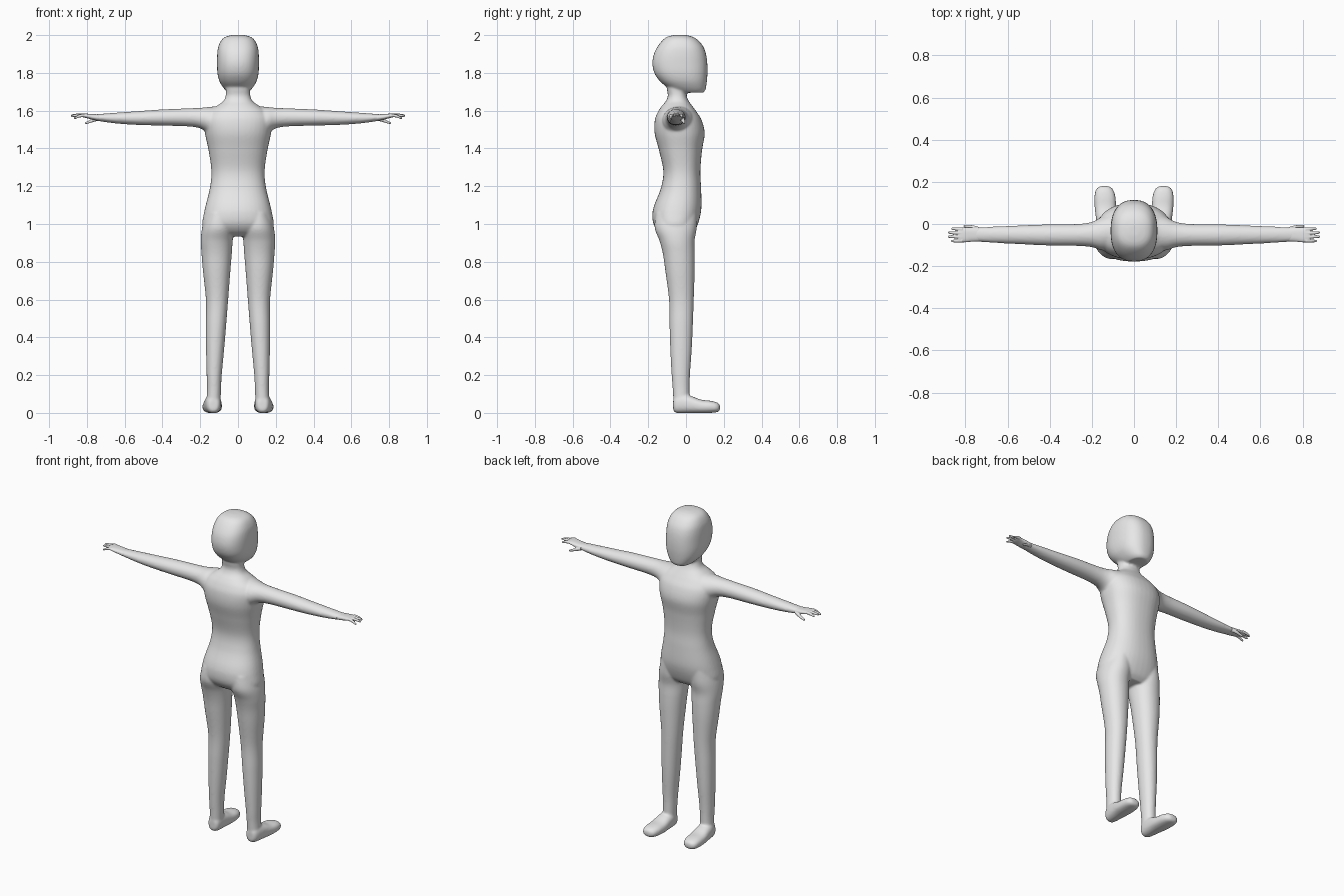
import bpy, bmesh, math
from mathutils import Vector

skin = bpy.data.materials.new("plain grey")
skin.diffuse_color = (0.8, 0.8, 0.8, 1)


def spline(rows, steps):
    """Catmull-Rom interpolation of rows of numbers."""
    pts = [rows[0]] + list(rows) + [rows[-1]]
    out = []
    for i in range(1, len(pts) - 2):
        a, b, c, d = pts[i - 1:i + 3]
        for k in range(steps):
            t = k / steps
            out.append([0.5 * (2 * q + (r - p) * t + (2 * p - 5 * q + 4 * r - s) * t * t
                               + (3 * q - p - 3 * r + s) * t ** 3)
                        for p, q, r, s in zip(a, b, c, d)])
    out.append(list(rows[-1]))
    return out


def loft(bm, rows, axis, power=2.2, side=1, sides=40):
    """Rows are (position, u min, u max, v min, v max) across the axis."""
    u, v = [i for i in range(3) if i != axis]
    rings = []
    for t, u0, u1, v0, v1 in spline(rows, 6):
        ring = []
        for k in range(sides):
            ang = math.tau * k / sides
            c, s = math.cos(ang), math.sin(ang)
            co = [0, 0, 0]
            co[axis] = t
            co[u] = (u0 + u1) / 2 + (u1 - u0) / 2 * math.copysign(abs(c) ** (2 / power), c)
            co[v] = (v0 + v1) / 2 + (v1 - v0) / 2 * math.copysign(abs(s) ** (2 / power), s)
            co[0] *= side
            ring.append(bm.verts.new(co))
        rings.append(ring)
    for a, b in zip(rings, rings[1:]):
        for k in range(sides):
            n = (k + 1) % sides
            bm.faces.new((a[k], a[n], b[n], b[k]))
    bm.faces.new(rings[0])
    bm.faces.new(rings[-1])


def finger(bm, path, radii, side):
    """Tapered round tube along a short path with a rounded tip."""
    rings = []
    for (x, y, z), r in zip(path, radii):
        rings.append((x, y - r, y + r, z - r, z + r))
    x, y, z = path[-1]
    r = radii[-1]
    rings.append((x + r, y - r * .3, y + r * .3, z - r * .3, z + r * .3))
    loft(bm, rings, 0, 2, side, 12)


def finish(bm, name, voxel, smooth):
    bmesh.ops.recalc_face_normals(bm, faces=bm.faces)
    mesh = bpy.data.meshes.new(name)
    bm.to_mesh(mesh)
    bm.free()
    mesh.materials.append(skin)
    ob = bpy.data.objects.new(name, mesh)
    bpy.context.collection.objects.link(ob)
    for p in mesh.polygons:
        p.use_smooth = True
    rm = ob.modifiers.new("fuse", 'REMESH')
    rm.mode = 'VOXEL'
    rm.voxel_size = voxel
    rm.use_smooth_shade = True
    sm = ob.modifiers.new("blend", 'SMOOTH')
    sm.factor = 0.5
    sm.iterations = smooth
    return ob


def sym(rows):
    """(z, half width, back, front) to symmetric loft rows."""
    return [(z, -w, w, b, f) for z, w, b, f in rows]


body = bmesh.new()

# head
loft(body, sym([
    (2.001, .025, -.055, -.005), (1.993, .062, -.095, .03), (1.975, .087, -.122, .062),
    (1.94, .104, -.15, .091), (1.90, .110, -.170, .106), (1.85, .111, -.178, .113),
    (1.80, .109, -.168, .114), (1.76, .100, -.142, .111), (1.73, .084, -.108, .107),
    (1.708, .066, -.075, .102), (1.695, .05, -.05, .09)]), 2, 2.4)

# neck and torso
loft(body, sym([
    (1.78, .066, -.105, .005), (1.72, .064, -.102, .002), (1.68, .065, -.096, .003),
    (1.65, .078, -.107, .015), (1.625, .112, -.128, .033), (1.595, .155, -.148, .055),
    (1.55, .180, -.165, .083), (1.48, .175, -.166, .099), (1.39, .156, -.143, .085),
    (1.28, .141, -.120, .076), (1.19, .149, -.133, .080), (1.10, .171, -.168, .082),
    (1.05, .182, -.178, .077), (1.00, .190, -.172, .063), (.96, .180, -.145, .045),
    (.935, .150, -.105, .02)]), 2, 2.3)

for side in (1, -1):
    # leg
    loft(body, [
        (1.06, .03, .168, -.160, .058), (.98, .020, .190, -.166, .057),
        (.91, .028, .197, -.140, .045), (.84, .033, .193, -.122, .046),
        (.755, .040, .186, -.110, .046), (.60, .052, .170, -.090, .041),
        (.46, .063, .170, -.087, .036), (.33, .074, .169, -.083, .030),
        (.20, .086, .166, -.076, .021), (.12, .090, .164, -.070, .019),
        (.03, .093, .168, -.065, .020)], 2, 2.1, side)
    # foot
    loft(body, [
        (-.068, .11, .15, .015, .07), (-.055, .096, .164, .001, .09),
        (-.02, .089, .174, -.002, .10), (.03, .086, .181, -.002, .088),
        (.08, .085, .187, -.002, .070), (.13, .088, .188, .000, .064),
        (.165, .100, .180, .004, .055), (.180, .120, .160, .014, .042)], 1, 2.4, side)
    # shoulder and arm
    loft(body, [
        (.08, -.12, .06, 1.45, 1.626), (.15, -.125, .035, 1.475, 1.620),
        (.20, -.110, .010, 1.506, 1.615), (.27, -.104, .000, 1.517, 1.612),
        (.41, -.102, -.002, 1.521, 1.606), (.52, -.097, -.006, 1.524, 1.598),
        (.62, -.092, -.010, 1.530, 1.591), (.70, -.087, -.014, 1.539, 1.585),
        (.765, -.082, -.018, 1.550, 1.580)], 0, 2, side)

finish(body, "body", .0065, 7)

# hands with four fingers and a lowered thumb
hands = bmesh.new()
for side in (1, -1):
    loft(hands, [
        (.735, -.083, -.017, 1.546, 1.580), (.77, -.084, -.016, 1.552, 1.582),
        (.80, -.087, -.017, 1.560, 1.584), (.825, -.086, -.018, 1.566, 1.584),
        (.835, -.080, -.024, 1.570, 1.582)], 0, 2.4, side)
    for y0, y1, tip, drop in ((-.025, -.022, .862, .008), (-.043, -.041, .878, 0),
                              (-.061, -.060, .879, .004), (-.079, -.081, .864, .016)):
        mid = (.82 + tip) / 2
        finger(hands, [(.815, y0, 1.576), (mid, (y0 + y1) / 2, 1.577 - drop * .4),
                       (tip, y1, 1.576 - drop)], (.0085, .0078, .0055), side)
    finger(hands, [(.735, -.026, 1.560), (.765, -.016, 1.550), (.79, -.012, 1.540),
                   (.805, -.010, 1.535)], (.012, .010, .0075, .0055), side)

finish(hands, "hands", .0025, 3)
